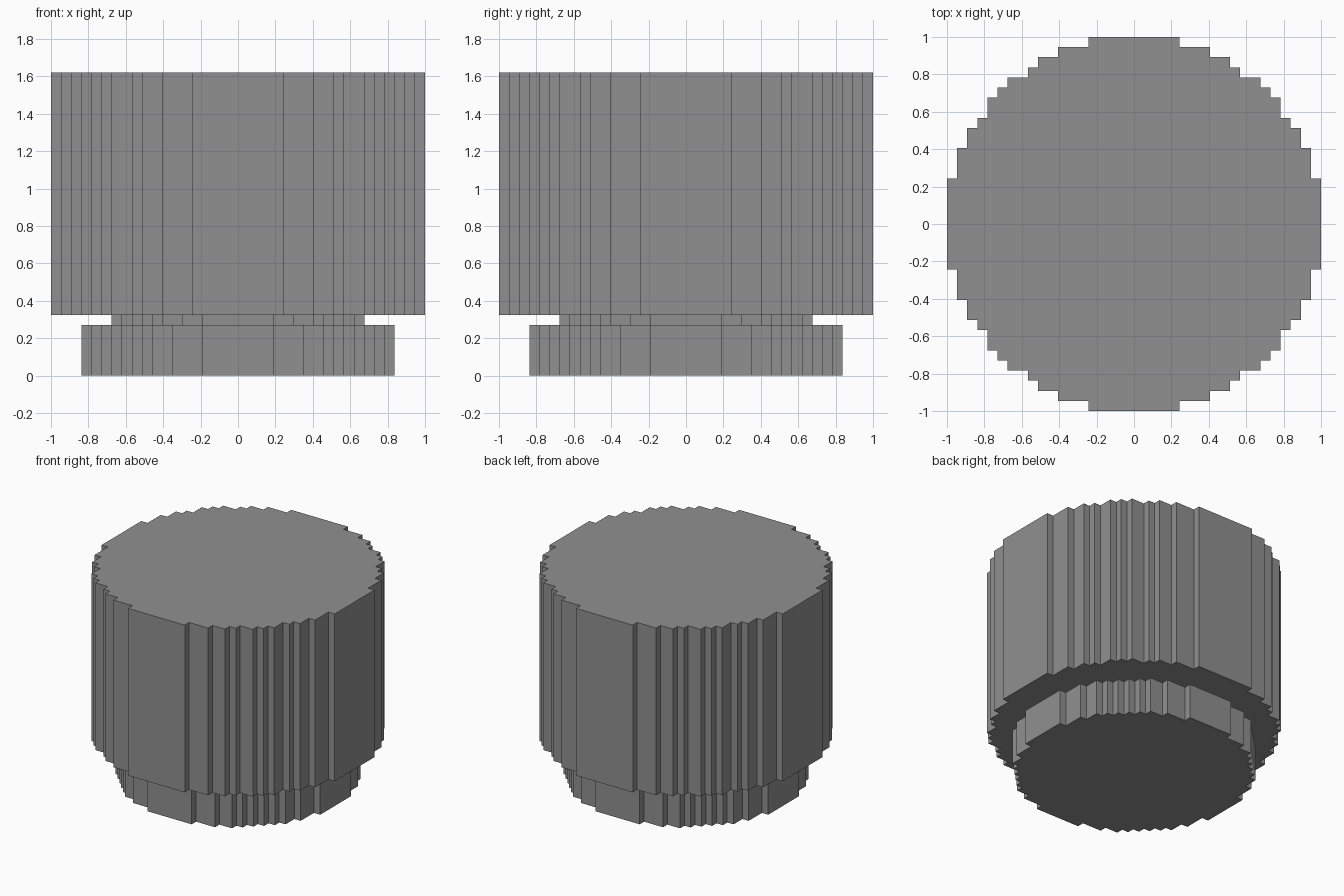
import bpy
import bmesh
import math

cube = bpy.data.objects.get("Cube")
if cube:
    bpy.data.objects.remove(cube, do_unlink=True)

BLOCK = 2 / 37  # edge of one grid block

# Single grey material
grey = bpy.data.materials.new("stone_grey")
grey.use_nodes = True
grey.diffuse_color = (0.28, 0.28, 0.28, 1)
bsdf = next(n for n in grey.node_tree.nodes if n.type == "BSDF_PRINCIPLED")
bsdf.inputs["Base Color"].default_value = grey.diffuse_color
bsdf.inputs["Roughness"].default_value = 0.8


def stepped_outline(radius):
    """Stair-stepped circle in block units, counter-clockwise."""
    def half_width(row):
        return math.floor(math.sqrt((radius + 0.5) ** 2 - row ** 2)) + 0.5

    quarter = [(radius + 0.5, half_width(radius))]
    for row in range(radius - 1, -1, -1):
        before, after = half_width(row + 1), half_width(row)
        if after > before:
            quarter += [(row + 0.5, before), (row + 0.5, after)]

    # Turn the quarter around the axis
    outline = []
    for _ in range(4):
        outline += quarter
        quarter = [(-y, x) for x, y in quarter]
    return outline


def stepped_disc(name, radius, bottom, top):
    bm = bmesh.new()
    verts = [bm.verts.new((x * BLOCK, y * BLOCK, bottom * BLOCK))
             for x, y in stepped_outline(radius)]
    face = bm.faces.new(verts)
    ext = bmesh.ops.extrude_face_region(bm, geom=[face], use_keep_orig=True)
    moved = [g for g in ext["geom"] if isinstance(g, bmesh.types.BMVert)]
    bmesh.ops.translate(bm, verts=moved, vec=(0, 0, (top - bottom) * BLOCK))
    bmesh.ops.recalc_face_normals(bm, faces=bm.faces)
    mesh = bpy.data.meshes.new(name)
    bm.to_mesh(mesh)
    bm.free()
    mesh.materials.append(grey)
    obj = bpy.data.objects.new(name, mesh)
    bpy.context.collection.objects.link(obj)
    return obj


# Stacked parts: foot, narrow neck, large drum
stepped_disc("foot", 15, 0, 5)
stepped_disc("neck", 12, 5, 6)
stepped_disc("drum", 18, 6, 30)
